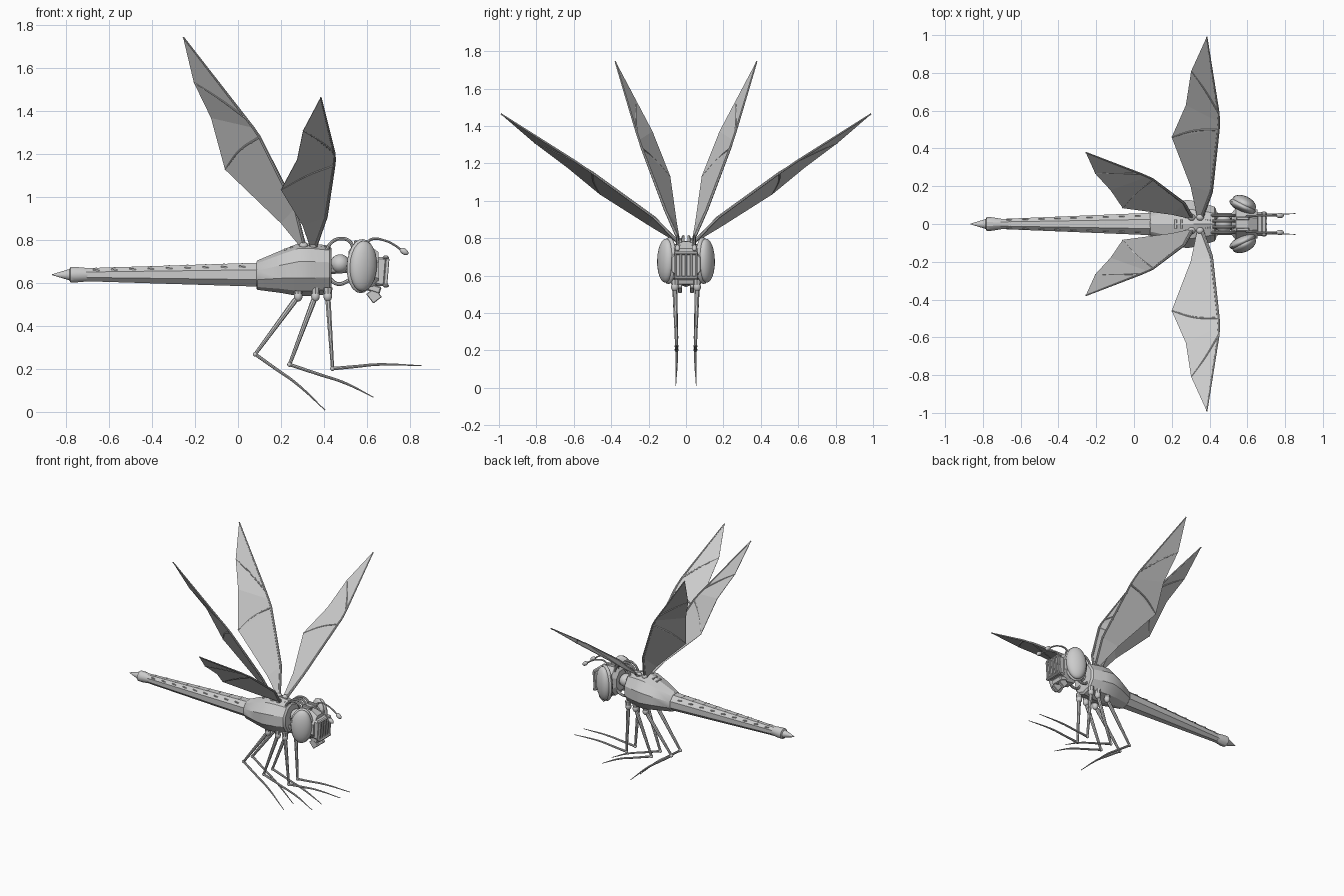
import bpy, bmesh, math
from mathutils import Vector, Matrix

cube = bpy.data.objects.get("Cube")
if cube:
    bpy.data.objects.remove(cube)

grey = bpy.data.materials.new("plain grey")
grey.use_nodes = True
COLOUR = (0.6, 0.6, 0.6, 1)
grey.diffuse_color = COLOUR
grey.node_tree.nodes["Principled BSDF"].inputs["Base Color"].default_value = COLOUR


def finish(name, bm, smooth=30):
    """Turn a bmesh into a named, shaded object."""
    bmesh.ops.recalc_face_normals(bm, faces=bm.faces)
    mesh = bpy.data.meshes.new(name)
    bm.to_mesh(mesh)
    bm.free()
    return place(name, mesh, smooth)


def place(name, mesh, smooth=30):
    ob = bpy.data.objects.new(name, mesh)
    bpy.context.collection.objects.link(ob)
    mesh.materials.clear()
    mesh.materials.append(grey)
    bpy.ops.object.select_all(action='DESELECT')
    ob.select_set(True)
    bpy.context.view_layer.objects.active = ob
    if smooth:
        bpy.ops.object.shade_smooth_by_angle(angle=math.radians(smooth))
    return ob


def loft(name, sections, sides=8, smooth=30):
    """Skin rings along x; each section is (x, centre z, half width, half height)."""
    bm = bmesh.new()
    rings = []
    fit = 1 / math.cos(math.pi / sides)
    for x, z, w, h in sections:
        ring = []
        for i in range(sides):
            a = 2 * math.pi * (i + 0.5) / sides
            ring.append(bm.verts.new((x, w * fit * math.cos(a), z + h * fit * math.sin(a))))
        rings.append(ring)
    for a, b in zip(rings, rings[1:]):
        for i in range(sides):
            j = (i + 1) % sides
            bm.faces.new((a[i], a[j], b[j], b[i]))
    bm.faces.new(rings[0])
    bm.faces.new(rings[-1])
    return finish(name, bm, smooth)


def tube(name, points, radii, smooth_path=False):
    """Sweep a round, tapering section through the points."""
    curve = bpy.data.curves.new(name, 'CURVE')
    curve.dimensions = '3D'
    curve.bevel_depth = 1
    curve.bevel_resolution = 2
    curve.use_fill_caps = True
    curve.resolution_u = 6
    spline = curve.splines.new('BEZIER' if smooth_path else 'POLY')
    pts = spline.bezier_points if smooth_path else spline.points
    pts.add(len(points) - 1)
    for p, co, r in zip(pts, points, radii):
        p.co = co if smooth_path else (*co, 1)
        p.radius = r
        if smooth_path:
            p.handle_left_type = p.handle_right_type = 'AUTO'
    temp = bpy.data.objects.new(name + "_path", curve)
    bpy.context.collection.objects.link(temp)
    bpy.context.view_layer.update()
    mesh = bpy.data.meshes.new_from_object(temp.evaluated_get(bpy.context.evaluated_depsgraph_get()))
    bpy.data.objects.remove(temp)
    return place(name, mesh, 40)


def ball(name, centre, size, turn=0, tilt=0):
    bm = bmesh.new()
    bmesh.ops.create_uvsphere(bm, u_segments=20, v_segments=12, radius=1)
    m = Matrix.Translation(centre) @ Matrix.Rotation(turn, 4, 'Z') @ Matrix.Rotation(tilt, 4, 'Y')
    bmesh.ops.transform(bm, matrix=m @ Matrix.Diagonal((*size, 1)), verts=bm.verts)
    return finish(name, bm, 40)


def box(name, centre, size, tilt=0, bevel=0.006):
    bm = bmesh.new()
    bmesh.ops.create_cube(bm, size=1)
    m = Matrix.Translation(centre) @ Matrix.Rotation(tilt, 4, 'Y')
    bmesh.ops.transform(bm, matrix=m @ Matrix.Diagonal((*size, 1)), verts=bm.verts)
    if bevel:
        bmesh.ops.bevel(bm, geom=bm.edges[:], offset=bevel, segments=1, affect='EDGES')
    return finish(name, bm)


def wing(name, lead, trail, s):
    """Thin membrane between two edges, with a leading spar and two ribs."""
    lead = [Vector((x, y * s, z)) for x, y, z in lead]
    trail = [Vector((x, y * s, z)) for x, y, z in trail]
    bm = bmesh.new()
    a = [bm.verts.new(p) for p in lead]
    b = [bm.verts.new(p) for p in trail]
    for i in range(len(b) - 1):
        bm.faces.new((a[i], a[i + 1], b[i + 1], b[i]))
    bm.faces.new((a[-2], a[-1], b[-1]))
    ob = finish(name + "_membrane", bm, 0)
    mod = ob.modifiers.new("thickness", 'SOLIDIFY')
    mod.thickness, mod.offset = 0.003, 0
    tube(name + "_spar", lead, [0.009, 0.008, 0.007, 0.006, 0.006, 0.004])
    for i in (2, 4):
        mid = trail[i].lerp(lead[i], 0.5) + (lead[-1] - lead[i]) * 0.03
        tube(name + "_rib", [trail[i], mid, lead[i]], [0.003, 0.005, 0.006], True)


# Abdomen, tail tip and the raised bands along its back
loft("abdomen", [(-0.72, 0.64, 0.026, 0.030), (0.11, 0.64, 0.060, 0.056)])
loft("tail_tip", [(-0.865, 0.64, 0.002, 0.002), (-0.785, 0.64, 0.026, 0.026),
                  (-0.78, 0.64, 0.036, 0.036), (-0.755, 0.64, 0.036, 0.036),
                  (-0.70, 0.64, 0.027, 0.031)], 12)
for i in range(9):
    x = -0.66 + 0.085 * i
    k = (x + 0.72) / 0.83
    box("abdomen_band", (x, 0, 0.6685 + 0.026 * k), (0.008, 0.024 + 0.026 * k, 0.006), 0, 0)
    for s in (-1, 1):
        box("abdomen_seam", (x, s * (0.020 + 0.024 * k), 0.66 + 0.02 * k),
            (0.03, 0.006, 0.006), 0.15, 0)

# Thorax with plates on its back
loft("thorax", [(0.085, 0.638, 0.060, 0.058), (0.09, 0.638, 0.066, 0.065),
                (0.20, 0.654, 0.108, 0.094), (0.28, 0.663, 0.128, 0.116),
                (0.34, 0.663, 0.118, 0.117), (0.425, 0.663, 0.092, 0.107),
                (0.435, 0.663, 0.080, 0.095)], 10)
for x in (0.22, 0.25, 0.385, 0.41):
    box("back_plate", (x, 0, 0.757 if x < 0.23 else 0.768), (0.014, 0.05, 0.012), 0, 0.002)

# Neck joint and hoses
ball("neck_ball", (0.475, 0, 0.69), (0.045, 0.05, 0.045))
tube("neck_core", [(0.42, 0, 0.67), (0.55, 0, 0.68)], [0.028, 0.028])
for s in (-1, 1):
    for y in (0.015, 0.045):
        tube("upper_hose", [(0.41, s * y, 0.75), (0.435, s * y, 0.79), (0.475, s * y, 0.808),
                            (0.52, s * y, 0.795), (0.54, s * y, 0.75)], [0.008] * 5, True)
    tube("lower_hose", [(0.42, s * 0.035, 0.63), (0.46, s * 0.04, 0.598),
                        (0.50, s * 0.04, 0.605), (0.54, s * 0.035, 0.64)], [0.009] * 4, True)

# Head: skull, face frame, grille and jaw
loft("skull", [(0.515, 0.68, 0.055, 0.07), (0.54, 0.68, 0.085, 0.105),
               (0.60, 0.675, 0.085, 0.108), (0.655, 0.66, 0.075, 0.085)], 8, 20)
box("face", (0.665, 0, 0.655), (0.05, 0.125, 0.135), 0.08, 0.01)
for z in (0.59, 0.72):
    box("face_frame", (0.688, 0, z), (0.028, 0.13, 0.018), 0.08)
for i in range(5):
    box("grille_bar", (0.692, -0.056 + 0.028 * i, 0.655), (0.016, 0.011, 0.12), 0.08, 0.002)
box("chin", (0.635, 0, 0.575), (0.06, 0.09, 0.035), 0.3)
for s in (-1, 1):
    box("mandible", (0.633, s * 0.032, 0.543), (0.05, 0.022, 0.055), -0.65, 0.003)
    box("crest", (0.575, s * 0.03, 0.785), (0.07, 0.018, 0.025), 0.1, 0.004)
    # Eyes with a rim behind them
    ball("eye", (0.583, s * 0.108, 0.68), (0.068, 0.040, 0.118), -s * 0.45, 0.06)
    ball("eye_rim", (0.575, s * 0.092, 0.68), (0.076, 0.030, 0.126), -s * 0.45, 0.06)
    # Antennae
    tube("antenna", [(0.595, s * 0.04, 0.785), (0.625, s * 0.042, 0.806), (0.68, s * 0.045, 0.80),
                     (0.73, s * 0.045, 0.777), (0.765, s * 0.045, 0.75)],
         [0.007, 0.006, 0.005, 0.005, 0.005], True)
    ball("antenna_tip", (0.773, s * 0.045, 0.748), (0.023, 0.014, 0.014), 0, 0.6)

    # Wings
    wing("front_wing",
         [(0.36, 0.035, 0.77), (0.41, 0.17, 0.91), (0.447, 0.50, 1.15), (0.45, 0.54, 1.175),
          (0.447, 0.59, 1.21), (0.385, 0.99, 1.465)],
         [(0.335, 0.035, 0.77), (0.30, 0.20, 0.87), (0.20, 0.46, 1.035), (0.275, 0.63, 1.175),
          (0.303, 0.81, 1.31)], s)
    wing("rear_wing",
         [(0.31, 0.03, 0.77), (0.265, 0.11, 0.95), (0.10, 0.235, 1.28), (0.07, 0.25, 1.325),
          (0.035, 0.265, 1.37), (-0.255, 0.378, 1.745)],
         [(0.29, 0.03, 0.77), (0.20, 0.05, 0.88), (-0.06, 0.085, 1.13), (-0.125, 0.18, 1.37),
          (-0.205, 0.267, 1.535)], s)
    for x in (0.305, 0.35):
        ball("wing_joint", (x, s * 0.035, 0.775), (0.02, 0.018, 0.018))

    # Legs: hip, knee, mid shin and foot, as x and z
    for name, hip, knee, shin, foot in (
            ("hind_leg", (0.28, 0.54), (0.08, 0.27), (0.27, 0.135), (0.405, 0.01)),
            ("middle_leg", (0.36, 0.54), (0.24, 0.222), (0.50, 0.135), (0.63, 0.07)),
            ("front_leg", (0.418, 0.54), (0.44, 0.203), (0.65, 0.222), (0.855, 0.217))):
        h, k, m, f = (Vector((p[0], s * y, p[1]))
                      for p, y in zip((hip, knee, shin, foot), (0.06, 0.05, 0.05, 0.055)))
        ball(name + "_hip", h, (0.02, 0.02, 0.025))
        tube(name + "_socket", [h + Vector((0, 0, 0.04)), h], [0.022, 0.017])
        tube(name + "_thigh", [h, h.lerp(k, 0.1), k], [0.011, 0.013, 0.008])
        ball(name + "_knee", k, (0.011, 0.011, 0.011))
        tube(name + "_shin", [k, k.lerp(m, 0.5), m, f], [0.008, 0.007, 0.006, 0.002], True)
